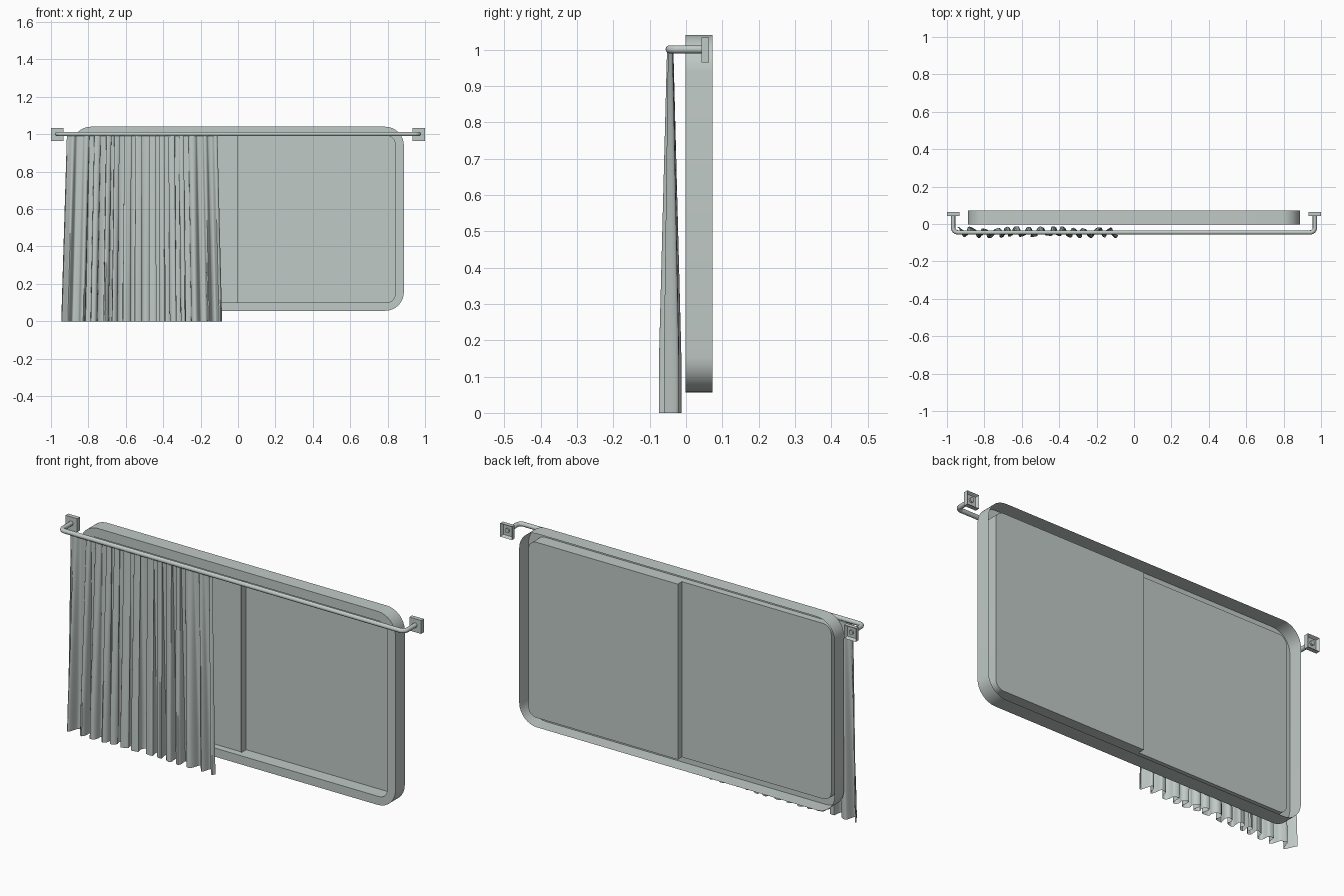
import bpy, bmesh, math

if "Cube" in bpy.data.objects:
    bpy.data.objects.remove(bpy.data.objects["Cube"])

grey = bpy.data.materials.new("pale_grey_green")
grey.diffuse_color = (0.53, 0.59, 0.57, 1)
grey.use_nodes = True
grey.node_tree.nodes["Principled BSDF"].inputs["Base Color"].default_value = grey.diffuse_color


def make(name, bm, smooth=None):
    me = bpy.data.meshes.new(name)
    bm.to_mesh(me)
    bm.free()
    me.materials.append(grey)
    ob = bpy.data.objects.new(name, me)
    bpy.context.collection.objects.link(ob)
    if smooth:
        bpy.ops.object.select_all(action='DESELECT')
        ob.select_set(True)
        bpy.context.view_layer.objects.active = ob
        bpy.ops.object.shade_smooth_by_angle(angle=math.radians(smooth))
    return ob


def rounded(x, z0, z1, r, n=8):
    """Rounded rectangle in xz, counter-clockwise from lower right corner."""
    pts = []
    for cx, cz, a in ((x - r, z0 + r, -90), (x - r, z1 - r, 0),
                      (-x + r, z1 - r, 90), (-x + r, z0 + r, 180)):
        for i in range(n + 1):
            t = math.radians(a + 90 * i / n)
            pts.append((cx + r * math.cos(t), cz + r * math.sin(t)))
    return pts


def ring(bm, pts, y):
    return [bm.verts.new((x, y, z)) for x, z in pts]


def bridge(bm, a, b, closed=True):
    n = len(a)
    for i in range(n if closed else n - 1):
        j = (i + 1) % n
        bm.faces.new((a[i], a[j], b[j], b[i]))


# Frame: open-backed shell with a front lip
FRONT, BACK, LEFT_Y, RIGHT_Y = -0.002, 0.073, 0.025, 0.066
Z0, Z1 = 0.10, 0.992
outer = rounded(0.887, 0.056, 1.04, 0.10)
inner = rounded(0.84, Z0, Z1, 0.045)
bm = bmesh.new()
front = ring(bm, outer, FRONT)
bridge(bm, ring(bm, outer, BACK), front)
bridge(bm, front, ring(bm, inner, FRONT))
make("window_frame", bm, 35)

# Window panes: shallow left tray, deep right tray
half = len(inner) // 2
right = [(0, Z0)] + inner[:half] + [(0, Z1)]
left = [(0, Z1)] + inner[half:] + [(0, Z0)]
for name, pts, depth in (("left_pane", left, LEFT_Y), ("right_pane", right, RIGHT_Y)):
    bm = bmesh.new()
    a, b = ring(bm, pts, FRONT), ring(bm, pts, depth)
    bridge(bm, a, b, False)
    cap = bm.faces.new(b)
    if name == "left_pane":
        # stepped border round the left pane
        bmesh.ops.inset_region(bm, faces=[cap], thickness=0.018)
        bmesh.ops.translate(bm, verts=cap.verts, vec=(0, 0.008, 0))
    else:
        # step between the two panes
        s = [bm.verts.new((0, LEFT_Y, z)) for z in (Z0, Z1)]
        bm.faces.new((b[0], s[0], s[1], b[-1]))
    make(name, bm, 35)

# Curtain: pleated sheet that flares towards the hem
COLS, ROWS, FOLDS = 224, 14, 14
bm = bmesh.new()
grid = []
for r in range(ROWS + 1):
    v = r / ROWS                         # 0 at rod, 1 at hem
    flare = min(1, v / 0.85)
    x0, x1 = -0.915 - 0.03 * v, -0.11 + 0.025 * v
    amp = 0.009 + 0.022 * flare
    row = []
    for c in range(COLS + 1):
        u = c / COLS
        p = 2 * math.pi * FOLDS * u + 0.9 * math.sin(17 * u + 1) + 0.5 * math.sin(41 * u)
        w = math.sin(p) + 0.22 * math.sin(2 * p + 9 * u) + 0.15 * math.sin(23 * u)
        y = -0.0435 + amp * max(-1, min(1, w * 0.85))
        sway = 0.010 * math.sin(2 * p + 3) * math.sin(math.pi * u)
        row.append(bm.verts.new((x0 + (x1 - x0) * u + sway, y, 0.992 * (1 - v))))
    grid.append(row)
for a, b in zip(grid, grid[1:]):
    bridge(bm, a, b, False)
make("curtain", bm, 50)

# Curtain rod: bar bent back to the wall at both ends
R, BX, RY, RZ = 0.025, 0.967, -0.045, 1.001
path = [(BX, 0.058)]
for i in range(7):
    t = math.radians(-90 * i / 6)
    path.append((BX - R + R * math.cos(t), RY + R + R * math.sin(t)))
path += [(-x, y) for x, y in reversed(path)]
cu = bpy.data.curves.new("curtain_rod", 'CURVE')
cu.dimensions = '3D'
cu.bevel_depth = 0.0115
cu.bevel_resolution = 3
cu.use_fill_caps = True
sp = cu.splines.new('POLY')
sp.points.add(len(path) - 1)
for p, (x, y) in zip(sp.points, path):
    p.co = (x, y, RZ, 1)
cu.materials.append(grey)
rod = bpy.data.objects.new("curtain_rod", cu)
bpy.context.collection.objects.link(rod)
bpy.ops.object.select_all(action='DESELECT')
rod.select_set(True)
bpy.context.view_layer.objects.active = rod
bpy.ops.object.convert(target='MESH')
bpy.ops.object.shade_smooth_by_angle(angle=math.radians(40))

# Wall brackets: square plates hollowed from the back
for side, sx in (("left", -1), ("right", 1)):
    bm = bmesh.new()
    bmesh.ops.create_cube(bm, size=1)
    for v in bm.verts:
        v.co = (sx * BX + v.co.x * 0.066, 0.053 + v.co.y * 0.022, 0.999 + v.co.z * 0.068)
    bm.normal_update()
    back = max(bm.faces, key=lambda f: f.normal.y)
    bmesh.ops.inset_region(bm, faces=[back], thickness=0.012)
    bmesh.ops.translate(bm, verts=back.verts, vec=(0, -0.014, 0))
    make(side + "_bracket", bm)
